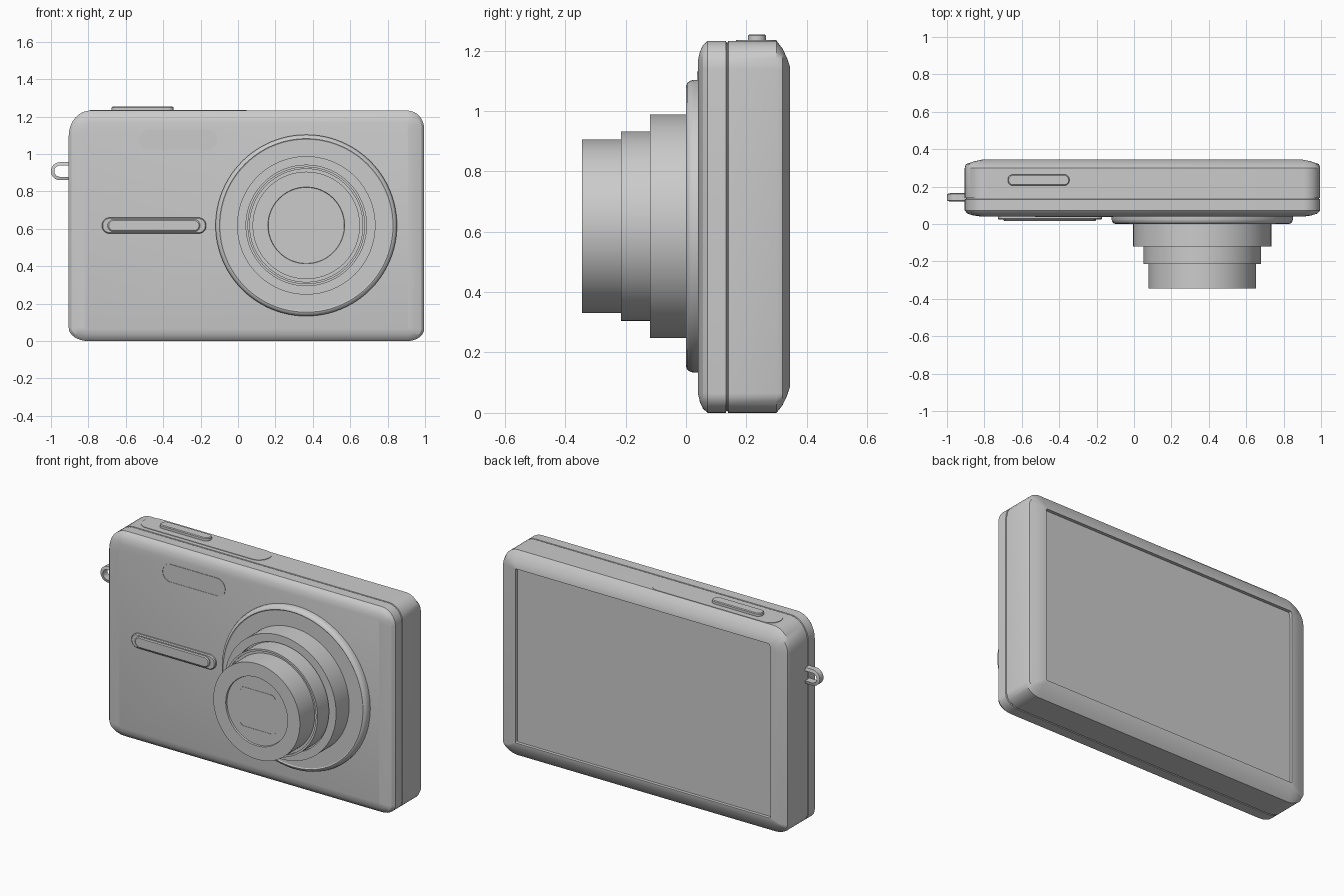
import bpy, bmesh, math

if "Cube" in bpy.data.objects:
    bpy.data.objects.remove(bpy.data.objects["Cube"])


def loft(name, rings, closed=False, angle=28):
    """Skin a list of equal-length point rings; cap the ends unless closed."""
    bm = bmesh.new()
    vs = [[bm.verts.new(p) for p in r] for r in rings]
    n = len(vs[0])
    pairs = list(zip(vs, vs[1:])) + ([(vs[-1], vs[0])] if closed else [])
    for a, b in pairs:
        for i in range(n):
            j = (i + 1) % n
            bm.faces.new((a[i], a[j], b[j], b[i]))
    if not closed:
        bm.faces.new(vs[0])
        bm.faces.new(vs[-1])
    bmesh.ops.recalc_face_normals(bm, faces=bm.faces)
    me = bpy.data.meshes.new(name)
    bm.to_mesh(me)
    bm.free()
    ob = bpy.data.objects.new(name, me)
    bpy.context.collection.objects.link(ob)
    bpy.ops.object.select_all(action='DESELECT')
    ob.select_set(True)
    bpy.context.view_layer.objects.active = ob
    bpy.ops.object.shade_smooth_by_angle(angle=math.radians(angle))
    return ob


def rounded(u0, u1, v0, v1, radii, seg=8):
    """Rounded rectangle; radii are (ru, rv) for the corners ++, -+, --, +-."""
    pts = []
    for k, (ru, rv) in enumerate(radii):
        su, sv = ((1, 1), (-1, 1), (-1, -1), (1, -1))[k]
        cu = (u1 if su > 0 else u0) - su * ru
        cv = (v1 if sv > 0 else v0) - sv * rv
        for i in range(seg + 1):
            a = math.pi / 2 * (k + i / seg)
            pts.append((cu + ru * math.cos(a), cv + rv * math.sin(a)))
    return pts


def pill_rings(u0, u1, v0, v1, r, profile, axis):
    """Rounded-rectangle rings; profile holds (level along axis, inset)."""
    rings = []
    for w, d in profile:
        o = rounded(u0 + d, u1 - d, v0 + d, v1 - d, [(r - d, r - d)] * 4)
        rings.append([(u, w, v) if axis == 'y' else (u, v, w) for u, v in o])
    return rings


def lathe(name, profile, cx=0.365, cz=0.618, n=96):
    """Turned part about the lens axis; profile holds (y, radius)."""
    return loft(name, [[(cx + r * math.cos(2 * math.pi * i / n), y,
                         cz + r * math.sin(2 * math.pi * i / n))
                        for i in range(n)] for y, r in profile])


# Body shell: outline stacked front to back, with seam groove and screen recess
CORNERS = ((.09, .095), (.115, .135), (.105, .07), (.09, .065))


def body_ring(y, ix, iz):
    radii = [(max(a - ix, .006), max(b - iz, .006)) for a, b in CORNERS]
    return [(u, y, v) for u, v in
            rounded(-.905 + ix, .995 - ix, iz, 1.232 - iz, radii)]


loft("camera_body", [body_ring(*p) for p in (
    (.040, .085, .062), (.046, .045, .036), (.056, .014, .014), (.072, 0, 0),
    (.132, 0, 0), (.134, .006, .006), (.138, .006, .006), (.140, 0, 0),
    (.300, 0, 0), (.320, .006, .026), (.335, .050, .058), (.345, .098, .088),
    (.345, .104, .094), (.326, .104, .094))])

# Lens flange with rounded rim
lathe("lens_flange", [(.05, .485), (.025, .485), (.012, .481), (.004, .474),
                      (0, .464), (.004, .458), (.004, .36)])

# Telescoping barrels
lathe("lens_barrel_outer", [(.03, .37), (-.12, .37), (-.12, .322),
                            (-.10, .322), (-.10, .28)])
lathe("lens_barrel_middle", [(-.09, .314), (-.215, .314), (-.215, .302),
                             (-.205, .302), (-.205, .27)])
lathe("lens_barrel_inner", [(-.19, .287), (-.345, .287), (-.345, .205),
                            (-.335, .203), (-.335, .1)])

# Square lens shutter window
loft("lens_window", pill_rings(.245, .485, .498, .738, .03,
     ((-.32, 0), (-.337, 0), (-.337, .006), (-.333, .006)), 'y'))

# Flash window, flush with the front
loft("flash_window", pill_rings(-.53, -.112, 1.02, 1.13, .054,
     ((.06, 0), (.037, 0), (.037, .004), (.039, .004)), 'y'))

# Front grip: base pad with raised bar
loft("grip_base", pill_rings(-.728, -.17, .574, .66, .042,
     ((.06, 0), (.030, 0), (.025, .005)), 'y'))
loft("grip_bar", pill_rings(-.697, -.203, .584, .65, .032,
     ((.05, 0), (.020, 0), (.015, .006)), 'y'))

# Top control plate and shutter button
loft("top_plate", pill_rings(-.79, .045, .165, .30, .066,
     ((1.20, 0), (1.235, 0)), 'z'))
loft("shutter_button", pill_rings(-.675, -.345, .205, .265, .029,
     ((1.20, 0), (1.249, 0), (1.253, .005)), 'z'))

# Strap loop on the side
loop_in = rounded(-.982, -.86, .878, .938, [(.03, .03)] * 4)
loop_out = rounded(-1.0, -.845, .86, .956, [(.048, .048)] * 4)
loft("strap_loop", [[(u, y, v) for u, v in o] for o, y in (
    (loop_out, .125), (loop_out, .16), (loop_in, .165), (loop_in, .12))],
    closed=True)
